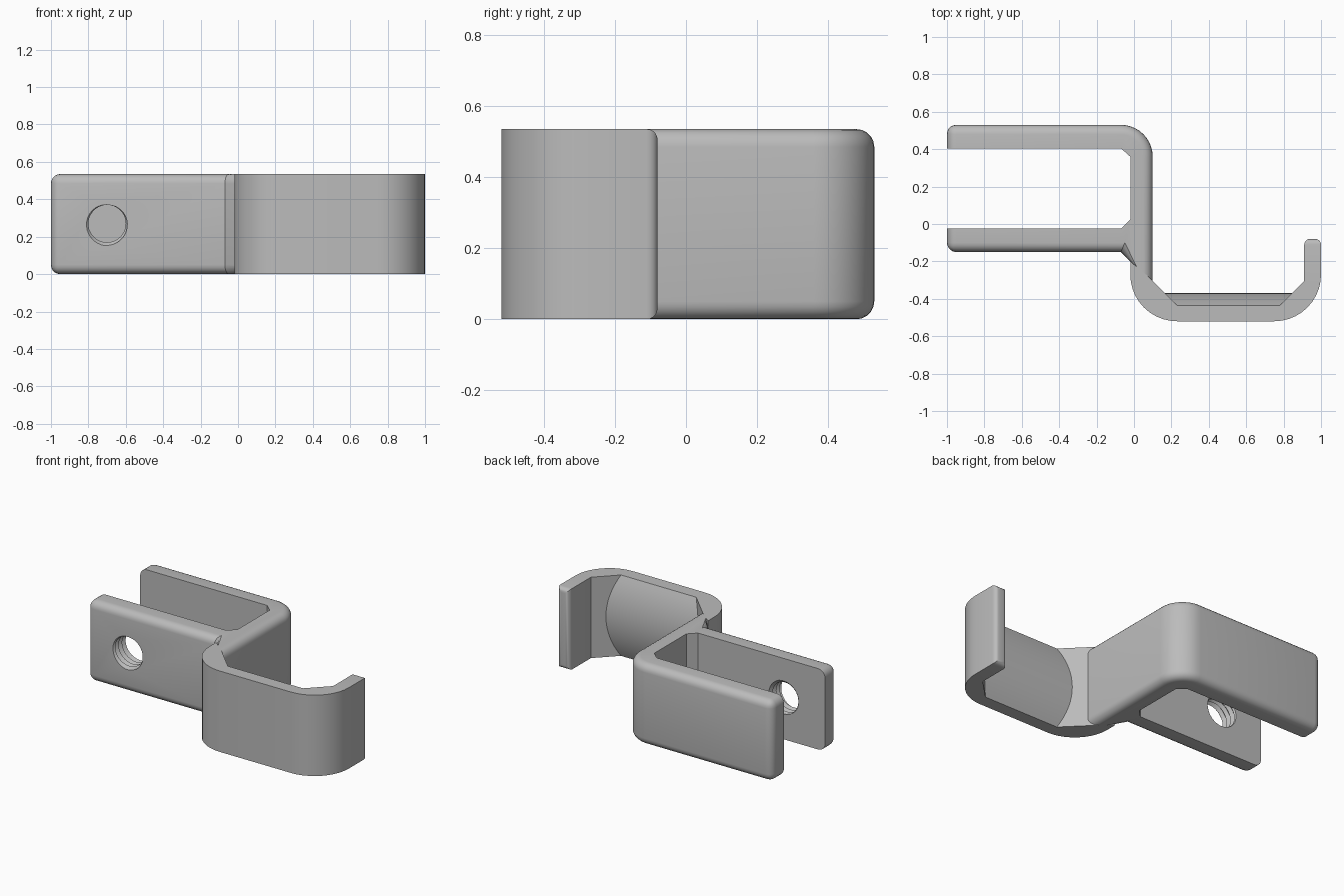
import bpy, bmesh
from math import sin, cos, pi, radians

cube = bpy.data.objects.get("Cube")
if cube:
    bpy.data.objects.remove(cube)

H = 0.535

steel = bpy.data.materials.new("plain grey")
steel.use_nodes = True
grey = (0.5, 0.5, 0.5, 1)
steel.diffuse_color = grey
steel.node_tree.nodes["Principled BSDF"].inputs["Base Color"].default_value = grey


def arc(cx, cy, r, a0, a1, n=10):
    angles = [radians(a0 + (a1 - a0) * i / n) for i in range(n + 1)]
    return [(cx + r * cos(a), cy + r * sin(a)) for a in angles]


def prism(bm, start, shift):
    """Extrude a closed outline by a vector."""
    face = bm.faces.new([bm.verts.new(p) for p in start])
    new = bmesh.ops.extrude_face_region(bm, geom=[face])["geom"]
    verts = [v for v in new if isinstance(v, bmesh.types.BMVert)]
    bmesh.ops.translate(bm, verts=verts, vec=shift)


def fillet(bm, edges, r):
    bmesh.ops.bevel(bm, geom=edges, offset=r, offset_type='OFFSET', segments=5,
                    profile=0.5, affect='EDGES', clamp_overlap=False)


def finish(bm, name):
    bmesh.ops.recalc_face_normals(bm, faces=bm.faces[:])
    mesh = bpy.data.meshes.new(name)
    bm.to_mesh(mesh)
    bm.free()
    mesh.materials.append(steel)
    obj = bpy.data.objects.new(name, mesh)
    bpy.context.collection.objects.link(obj)
    return obj


# Clamp: two plates joined by a web, rounded along its outer side
outer = ([(-1, 0.53)] + arc(-0.07, 0.36, 0.17, 90, 0)
         + [(0.1, -0.37), (0.03, -0.37), (0.02, -0.24), (-0.07, -0.15), (-1, -0.15)])
inner = [(-1, -0.025), (-0.07, -0.025), (-0.02, 0.025),
         (-0.02, 0.36), (-0.07, 0.405), (-1, 0.405)]
bm = bmesh.new()
prism(bm, [(x, y, 0) for x, y in outer + inner], (0, 0, H))


def on_outside(v):
    x, y = v.co.xy
    return any(abs(x - a) + abs(y - b) < 1e-4 for a, b in outer)


rounded = []
for e in bm.edges:
    a, b = e.verts
    at_end = max(a.co.x, b.co.x) < -0.999
    flat = abs(a.co.z - b.co.z) < 1e-4
    out = on_outside(a) and on_outside(b)
    buried = 0.019 < min(a.co.x, b.co.x) and max(a.co.x, b.co.x) < 0.11 \
        and max(a.co.y, b.co.y) < -0.2
    if (flat and (out or at_end) and not buried) or (at_end and out):
        rounded.append(e)
fillet(bm, rounded, 0.05)
clamp = finish(bm, "bracket")

# Hook: sharp-edged channel with a rounded tip
outline = (arc(0.23, -0.27, 0.25, 180, 270) + arc(0.75, -0.27, 0.25, 270, 360)
           + [(1, -0.08), (0.91, -0.08), (0.91, -0.305), (0.78, -0.435),
              (0.23, -0.435), (0.07, -0.275), (-0.02, -0.2)])
bm = bmesh.new()
prism(bm, [(x, y, 0) for x, y in outline], (0, 0, H))
fillet(bm, [e for e in bm.edges if all(v.co.y > -0.081 for v in e.verts)], 0.03)
hook = finish(bm, "hook")

# Crowned pad on the hook floor
rise, half = 0.065, H / 2
R = (half ** 2 + rise ** 2) / (2 * rise)
steps = [-half + H * i / 16 for i in range(17)]
crown = [(0.14, -0.435 + rise - R + (R * R - t * t) ** 0.5, half + t) for t in steps]
bm = bmesh.new()
prism(bm, [(0.14, -0.47, 0)] + crown + [(0.14, -0.47, H)], (0.73, 0, 0))
pad = finish(bm, "hook_pad")

# Threaded cutter: two helical curves, crest and root
N, TURNS, PITCH = 40, 7, 0.036


def helix(bm, r, lift):
    return [bm.verts.new((-0.7 + r * cos(2 * pi * i / N),
                          -0.23 + lift + PITCH * i / N,
                          0.27 + r * sin(2 * pi * i / N)))
            for i in range(N * TURNS + 1)]


bm = bmesh.new()
crest, root = helix(bm, 0.1, 0), helix(bm, 0.118, PITCH / 2)
for i in range(N * TURNS):
    bm.faces.new((crest[i], crest[i + 1], root[i + 1], root[i]))
    if i + N < N * TURNS:
        bm.faces.new((root[i], root[i + 1], crest[i + N + 1], crest[i + N]))
caps = bmesh.ops.holes_fill(bm, edges=[e for e in bm.edges if e.is_boundary])["faces"]
bmesh.ops.poke(bm, faces=caps)
thread = finish(bm, "thread_cutter")

# Join the solids and cut the hole
for tool, operation in ((hook, 'UNION'), (pad, 'UNION'), (thread, 'DIFFERENCE')):
    mod = clamp.modifiers.new(tool.name, 'BOOLEAN')
    mod.object, mod.operation, mod.solver = tool, operation, 'EXACT'

bpy.context.view_layer.objects.active = clamp
clamp.select_set(True)
for mod in list(clamp.modifiers):
    bpy.ops.object.modifier_apply(modifier=mod.name)
for tool in (hook, pad, thread):
    bpy.data.objects.remove(tool)
bpy.ops.object.shade_smooth_by_angle(angle=radians(25))
